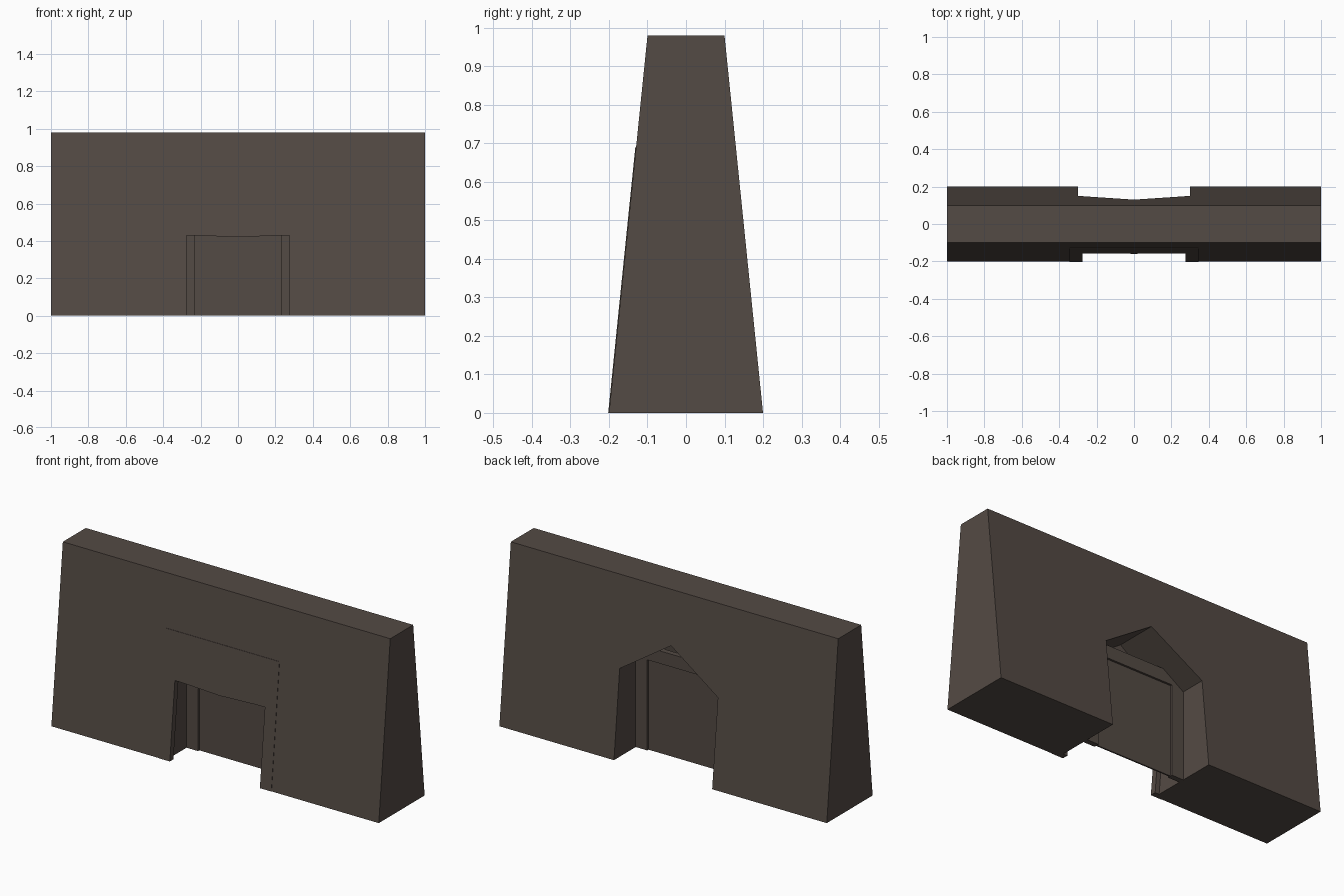
import bpy
import bmesh

cube = bpy.data.objects.get("Cube")
if cube:
    bpy.data.objects.remove(cube, do_unlink=True)


def material(name, colour):
    mat = bpy.data.materials.new(name)
    mat.use_nodes = True
    mat.diffuse_color = (*colour, 1)
    mat.node_tree.nodes["Principled BSDF"].inputs["Base Color"].default_value = (*colour, 1)
    return mat


stone = material("brown stone", (0.088, 0.069, 0.058))

HEIGHT = 0.98


def slope(z):
    """Half thickness of the tapering wall at height z."""
    return 0.2 - 0.1 * z / HEIGHT


def mirrored(half):
    """Close a half outline, given from bottom to top, across x = 0."""
    return half + [(-x, z) for x, z in reversed(half) if x > 0]


def slab(name, outline, front, back):
    """Extrude an x-z outline between two depths that depend on height."""
    bm = bmesh.new()
    a = [bm.verts.new((x, front(z), z)) for x, z in outline]
    b = [bm.verts.new((x, back(z), z)) for x, z in outline]
    bm.faces.new(a)
    bm.faces.new(b[::-1])
    n = len(outline)
    for i in range(n):
        j = (i + 1) % n
        bm.faces.new((a[i], b[i], b[j], a[j]))
    bmesh.ops.recalc_face_normals(bm, faces=bm.faces)
    mesh = bpy.data.meshes.new(name)
    bm.to_mesh(mesh)
    bm.free()
    mesh.materials.append(stone)
    obj = bpy.data.objects.new(name, mesh)
    bpy.context.collection.objects.link(obj)
    return obj


def portal(width, height, opening):
    """Rectangle of half width and height with an opening cut up from the ground."""
    return [(-width, 0), (-width, height), (width, height), (width, 0)] + mirrored(opening)


# Tapering wall with a pointed tunnel through it
tunnel = [(0.3, 0), (0.3, 0.487), (0, 0.685)]
slab("wall", portal(1, HEIGHT, tunnel), lambda z: -slope(z), slope)

# Surround lying flush with the front slope, with a slightly sagging lintel
surround = [(0.275, 0), (0.275, 0.43), (0.23, 0.43), (0, 0.42)]
slab("front_surround", portal(0.345, 0.69, surround),
     lambda z: -slope(z) - 0.002, lambda z: -slope(z) + 0.03)

# Door frame in the middle of the tunnel, with clipped upper corners
frame = mirrored([(0.23, 0), (0.23, 0.5)])
head = [(-0.3, 0), (-0.3, 0.487), (-0.2, 0.57), (0.2, 0.57), (0.3, 0.487), (0.3, 0)]
slab("door_frame", head + frame, lambda z: -0.02, lambda z: 0.01)

# Recessed door panel
slab("door", mirrored([(0.23, 0), (0.23, 0.5)]), lambda z: -0.009, lambda z: -0.001)
